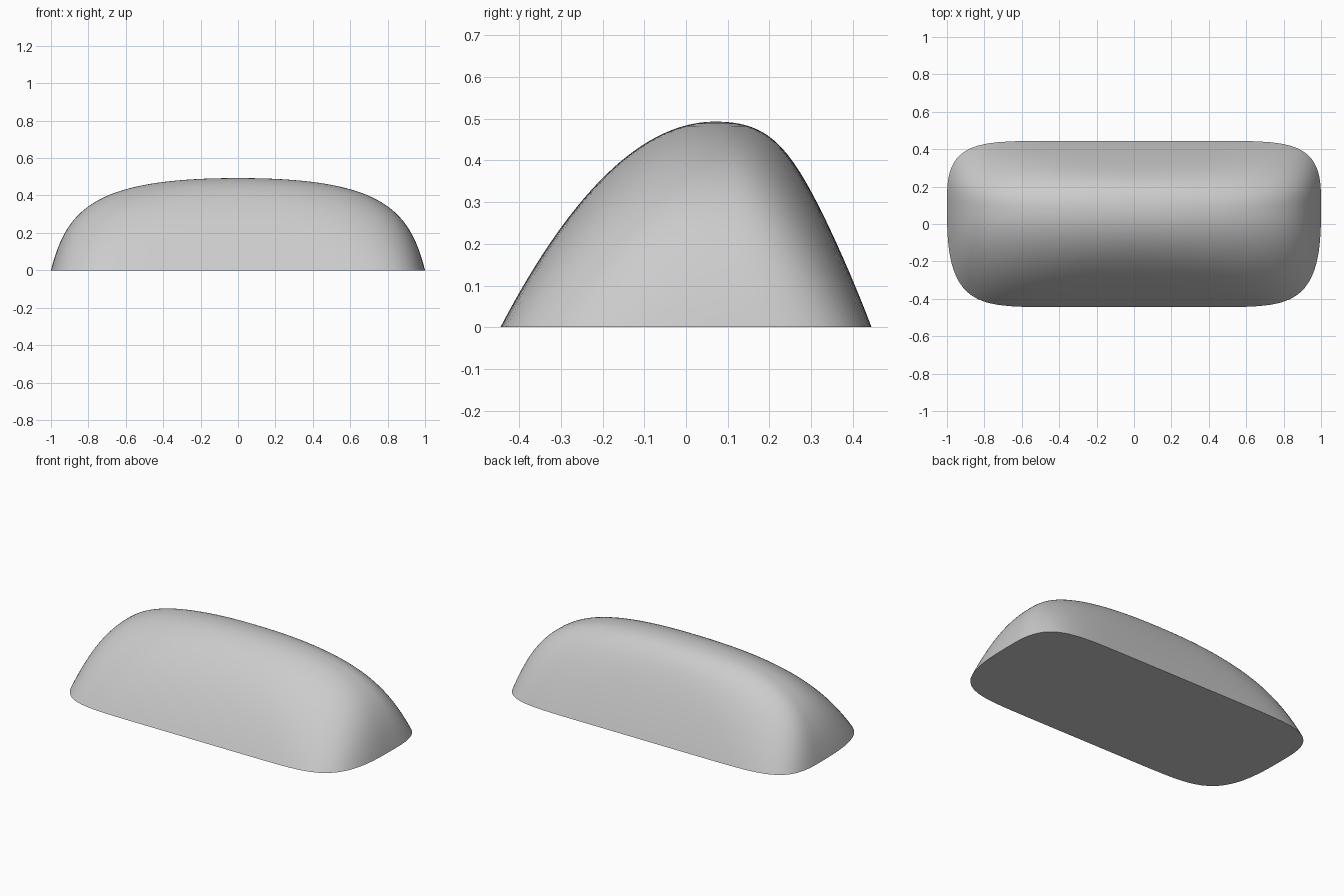
import bpy
import bmesh
import math

cube = bpy.data.objects.get("Cube")
if cube:
    bpy.data.objects.remove(cube, do_unlink=True)

HEIGHT = 0.493
RINGS = 40
SEGMENTS = 128


def plain_material(name, colour):
    mat = bpy.data.materials.new(name)
    mat.use_nodes = True
    mat.diffuse_color = colour
    mat.node_tree.nodes["Principled BSDF"].inputs["Base Color"].default_value = colour
    return mat


def unit_radius(c, s, a, b):
    """Radius of the curve |u|^a + |v|^b = 1 along direction (c, s)."""
    low, high = 0.0, 1.5
    for _ in range(30):
        mid = (low + high) / 2
        if (mid * abs(c)) ** a + (mid * abs(s)) ** b < 1:
            low = mid
        else:
            high = mid
    return low


def ring_points(t):
    """Horizontal outline: t = 0 at the crown, t = 1 at the base."""
    z = HEIGHT * (1 - t * t)
    half_x = t + t * (1 - t) * (0.75 + 0.55 * (1 - t))
    front = -0.515 * t + 0.07
    back = 0.375 * t + 0.27 * t * (1 - t) ** 3 + 0.07
    centre = 0.07 + 0.04 * t
    # Boxy outline at the base, softening to an ellipse at the crown
    a = 2.2 + 6.3 * t ** 2.5
    b = 2 + t
    for i in range(SEGMENTS):
        angle = math.tau * i / SEGMENTS
        c, s = math.cos(angle), math.sin(angle)
        r = unit_radius(c, s, a, b)
        depth = back - centre if s > 0 else centre - front
        yield half_x * r * c, centre + depth * r * s, z


# Domed body: stacked outlines, closed by a crown fan and a flat base
bm = bmesh.new()
crown = bm.verts.new((0, 0.07, HEIGHT))
rings = [[bm.verts.new(p) for p in ring_points(k / RINGS)] for k in range(1, RINGS + 1)]
for i in range(SEGMENTS):
    j = (i + 1) % SEGMENTS
    bm.faces.new((crown, rings[0][i], rings[0][j]))
    for upper, lower in zip(rings, rings[1:]):
        bm.faces.new((upper[i], lower[i], lower[j], upper[j]))
bm.faces.new(list(reversed(rings[-1])))
bmesh.ops.recalc_face_normals(bm, faces=bm.faces[:])

mesh = bpy.data.meshes.new("domed_body")
bm.to_mesh(mesh)
bm.free()
body = bpy.data.objects.new("domed_body", mesh)
bpy.context.collection.objects.link(body)
mesh.materials.append(plain_material("light_grey", (0.6, 0.6, 0.6, 1)))

# Smooth dome with a crisp rim around the base
bpy.ops.object.select_all(action="DESELECT")
body.select_set(True)
bpy.context.view_layer.objects.active = body
bpy.ops.object.shade_smooth_by_angle(angle=math.radians(40))
